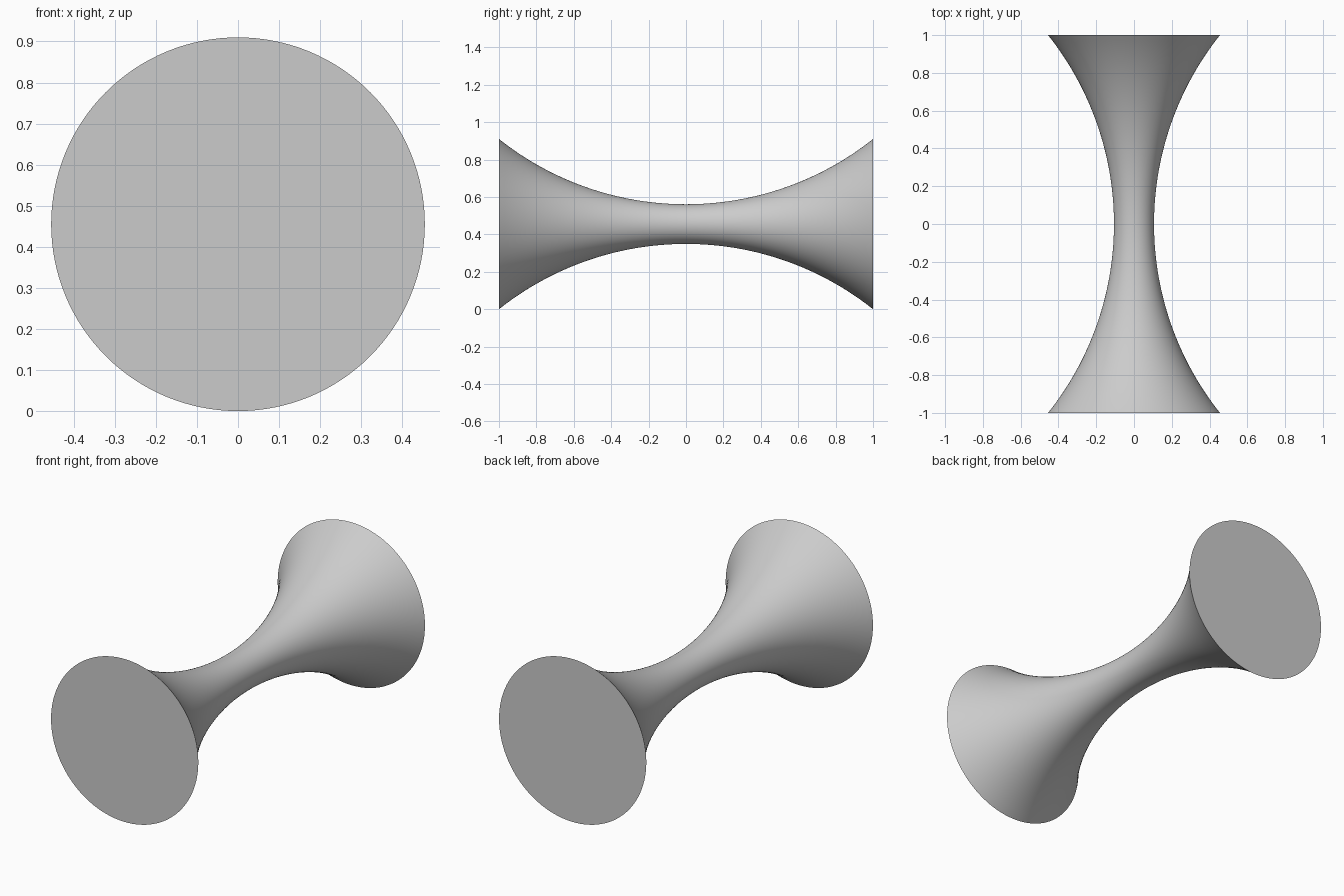
import bpy
import bmesh
import math

cube = bpy.data.objects.get("Cube")
if cube:
    bpy.data.objects.remove(cube)

END_RADIUS = 0.455
WAIST_RADIUS = 0.106
SEGMENTS = 128
RINGS = 64

# Circular arc that flares from the waist to both ends
rise = END_RADIUS - WAIST_RADIUS
arc_radius = (1 + rise ** 2) / (2 * rise)


def radius_at(y):
    return WAIST_RADIUS + arc_radius - math.sqrt(arc_radius ** 2 - y ** 2)


# Plain grey
grey = bpy.data.materials.new("light grey")
grey.use_nodes = True
colour = (0.6, 0.6, 0.6, 1)
grey.diffuse_color = colour
grey.node_tree.nodes["Principled BSDF"].inputs["Base Color"].default_value = colour

# Waisted body: rings along y, joined by quads and closed by flat end caps
bm = bmesh.new()
rings = []
for i in range(RINGS + 1):
    y = 2 * i / RINGS - 1
    r = radius_at(y)
    angles = [math.tau * k / SEGMENTS for k in range(SEGMENTS)]
    rings.append([bm.verts.new((r * math.cos(a), y, END_RADIUS + r * math.sin(a)))
                  for a in angles])
for near, far in zip(rings, rings[1:]):
    for k in range(SEGMENTS):
        n = (k + 1) % SEGMENTS
        bm.faces.new((near[k], near[n], far[n], far[k]))
bm.faces.new(rings[0])
bm.faces.new(rings[-1])
bmesh.ops.recalc_face_normals(bm, faces=bm.faces)

mesh = bpy.data.meshes.new("waisted_spool")
bm.to_mesh(mesh)
bm.free()
mesh.materials.append(grey)
spool = bpy.data.objects.new("waisted_spool", mesh)
bpy.context.collection.objects.link(spool)

# Smooth flanks, crisp rims
bpy.ops.object.select_all(action="DESELECT")
spool.select_set(True)
bpy.context.view_layer.objects.active = spool
bpy.ops.object.shade_smooth_by_angle(angle=math.radians(30))
